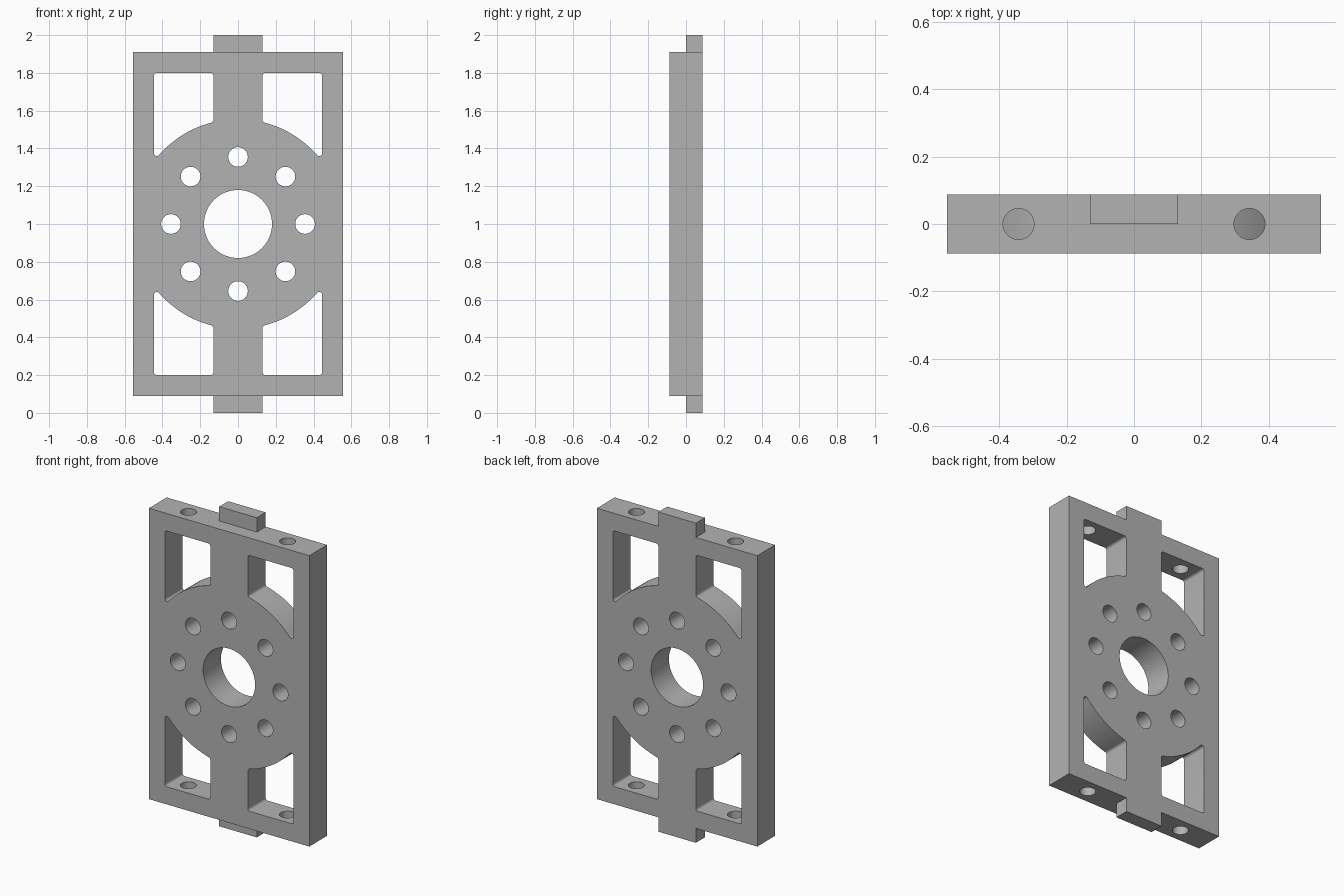
import bpy, bmesh
from math import sin, cos, pi, sqrt, atan2
from mathutils import Vector

if "Cube" in bpy.data.objects:
    bpy.data.objects.remove(bpy.data.objects["Cube"], do_unlink=True)

HALF_W, HALF_D, HALF_H = 0.555, 0.088, 0.91   # plate half sizes
MID = 1.0                                     # height of the centre
WEB, RAIL_X, RAIL_Z = 0.13, 0.445, 0.8        # window limits
HUB, FILLET = 0.555, 0.015                    # hub disc radius, corner radius

metal = bpy.data.materials.new("plain grey metal")
metal.use_nodes = True
grey = (0.45, 0.45, 0.45, 1)
metal.diffuse_color = grey
metal.node_tree.nodes["Principled BSDF"].inputs["Base Color"].default_value = grey


def arc(cx, cz, r, a, b, n):
    """Points along an arc from angle a to angle b."""
    return [(cx + r * cos(a + (b - a) * i / n), cz + r * sin(a + (b - a) * i / n))
            for i in range(n + 1)]


def circle(cx, cz, r, n):
    return arc(cx, cz, r, 0, 2 * pi, n)[:-1]


def prism(bm, points, start, step):
    """Extrude a closed loop of 3D points by step."""
    face = bm.faces.new([bm.verts.new(Vector(p) + Vector(start)) for p in points])
    grown = bmesh.ops.extrude_face_region(bm, geom=[face], use_keep_orig=True)
    bmesh.ops.translate(bm, vec=step,
                        verts=[v for v in grown["geom"] if isinstance(v, bmesh.types.BMVert)])


def make(name, bm):
    bmesh.ops.recalc_face_normals(bm, faces=bm.faces)
    mesh = bpy.data.meshes.new(name)
    bm.to_mesh(mesh)
    bm.free()
    mesh.materials.append(metal)
    obj = bpy.data.objects.new(name, mesh)
    bpy.context.collection.objects.link(obj)
    return obj


def box(bm, x0, x1, y0, y1, z0, z1):
    prism(bm, [(x0, y0, 0), (x1, y0, 0), (x1, y1, 0), (x0, y1, 0)],
          (0, 0, z0), (0, 0, z1 - z0))


def combine(target, tool, operation):
    mod = target.modifiers.new(operation.title(), "BOOLEAN")
    mod.object, mod.operation, mod.solver = tool, operation, "EXACT"
    bpy.context.view_layer.objects.active = target
    bpy.ops.object.modifier_apply(modifier=mod.name)
    bpy.data.objects.remove(tool, do_unlink=True)


# Plate blank
bm = bmesh.new()
box(bm, -HALF_W, HALF_W, -HALF_D, HALF_D, MID - HALF_H, MID + HALF_H)
plate = make("mounting_plate", bm)

# Rear locating tabs on the top and bottom edges
bm = bmesh.new()
for z0, z1 in ((0, 0.14), (1.86, 2)):
    box(bm, -WEB, WEB, 0, HALF_D, z0, z1)
combine(plate, make("end_tabs", bm), "UNION")

# Window outline with filleted corners, following the hub disc
inner, outer = WEB + FILLET, RAIL_X - FILLET
top = RAIL_Z - FILLET
outer_z = sqrt((HUB + FILLET) ** 2 - outer ** 2)
inner_z = sqrt((HUB + FILLET) ** 2 - inner ** 2)
a_out, a_in = atan2(outer_z, outer), atan2(inner_z, inner)
window = (arc(inner, top, FILLET, pi, pi / 2, 6)
          + arc(outer, top, FILLET, pi / 2, 0, 6)
          + arc(outer, outer_z, FILLET, 0, a_out - pi, 8)
          + arc(0, 0, HUB, a_out, a_in, 24)[1:-1]
          + arc(inner, inner_z, FILLET, a_in - pi, -pi, 6))

# Openings through the plate: windows, bore and bolt circle
outlines = [[(sx * x, sz * z) for x, z in window] for sx in (-1, 1) for sz in (-1, 1)]
outlines.append(circle(0, 0, 0.18, 64))
for i in range(8):
    a = i * pi / 4
    outlines.append(circle(0.355 * cos(a), 0.355 * sin(a), 0.052, 32))
bm = bmesh.new()
for outline in outlines:
    prism(bm, [(x, 0, z) for x, z in outline], (0, -0.2, MID), (0, 0.4, 0))
combine(plate, make("opening_cutter", bm), "DIFFERENCE")

# Vertical screw holes through the end rails
bm = bmesh.new()
for x in (-0.343, 0.343):
    for z in (0.05, 1.75):
        prism(bm, [(px, py, 0) for px, py in circle(x, 0, 0.046, 32)], (0, 0, z), (0, 0, 0.2))
combine(plate, make("screw_cutter", bm), "DIFFERENCE")

# Smooth round walls, keep edges sharp
bpy.ops.object.select_all(action="DESELECT")
plate.select_set(True)
bpy.context.view_layer.objects.active = plate
bpy.ops.object.shade_smooth_by_angle(angle=pi / 6)
